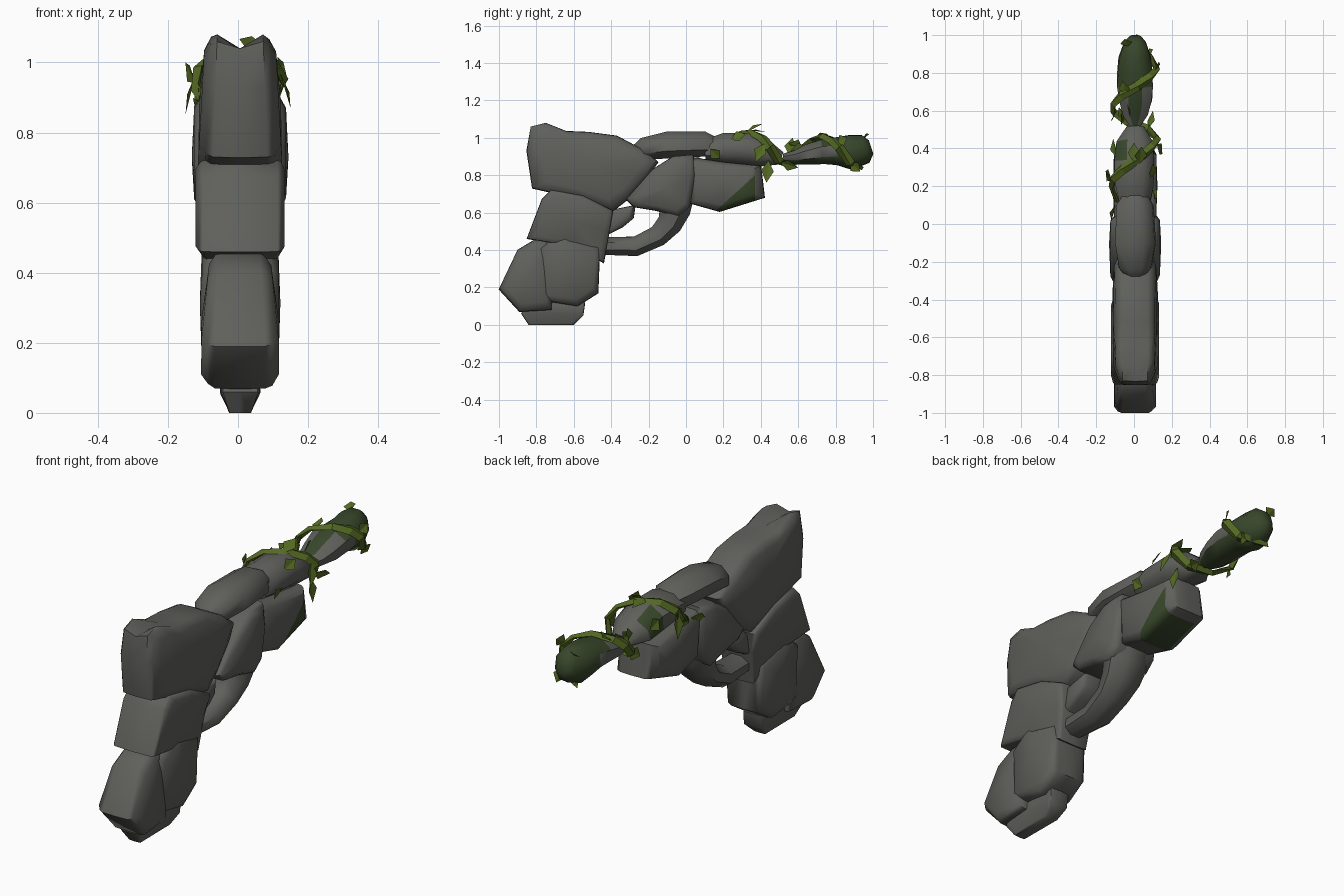
import bpy, bmesh, math, random
from mathutils import Vector

random.seed(4)
if "Cube" in bpy.data.objects:
    bpy.data.objects.remove(bpy.data.objects["Cube"])


def material(name, rgb):
    m = bpy.data.materials.new(name)
    m.use_nodes = True
    m.diffuse_color = (*rgb, 1)
    m.node_tree.nodes["Principled BSDF"].inputs["Base Color"].default_value = (*rgb, 1)
    return m


STONE = material("grey stone", (0.115, 0.118, 0.105))
MOSS = material("dark moss", (0.04, 0.063, 0.024))
VINE = material("vine green", (0.088, 0.14, 0.016))
SHIFT = 0.006  # the stones sit slightly to the left of the vine


def finish(name, bm, mats, angle=52):
    bmesh.ops.recalc_face_normals(bm, faces=bm.faces)
    mesh = bpy.data.meshes.new(name)
    bm.to_mesh(mesh)
    bm.free()
    for m in mats:
        mesh.materials.append(m)
    ob = bpy.data.objects.new(name, mesh)
    bpy.context.collection.objects.link(ob)
    bpy.ops.object.select_all(action='DESELECT')
    ob.select_set(True)
    bpy.context.view_layer.objects.active = ob
    if angle:
        bpy.ops.object.shade_smooth_by_angle(angle=math.radians(angle))
    return ob


def bridge(bm, rings):
    for a, b in zip(rings, rings[1:]):
        for i in range(len(a)):
            j = (i + 1) % len(a)
            bm.faces.new((a[i], a[j], b[j], b[i]))


def fan(bm, ring, tip):
    v = bm.verts.new(tip)
    for i in range(len(ring)):
        bm.faces.new((ring[i], ring[(i + 1) % len(ring)], v))


def rock(name, outline, w, edge=0.62, inset=0.75, shape=None):
    """Side outline in (y, z), thickened across x with rounded, domed sides."""
    bm = bmesh.new()
    cy = sum(p[0] for p in outline) / len(outline)
    cz = sum(p[1] for p in outline) / len(outline)
    half = ((edge, 1), ((edge + 0.95) / 2, 0.6 + 0.4 * inset), (0.95, inset - 0.08))
    rings = []
    for x, s in [(-x, s) for x, s in reversed(half)] + [(0, 1.01)] + list(half):
        j = 0 if s >= 1 else 0.025
        ring = []
        for y, z in outline:
            k = s + random.uniform(-j, j)
            ring.append(bm.verts.new((x * w, cy + (y - cy) * k, cz + (z - cz) * k)))
        rings.append(ring)
    bridge(bm, rings)
    fan(bm, rings[0], (-w, cy, cz))
    fan(bm, rings[-1], (w, cy, cz))
    if shape:
        shape(bm)
    finish(name, bm, (STONE, MOSS)).location.x = SHIFT


def tube(name, sections, sides=8, jitter=0.05, moss=None):
    """Loft sections (y, z, half width, half thickness) along their path."""
    bm = bmesh.new()
    rings = []
    pts = [Vector((0, s[0], s[1])) for s in sections]
    for i, (y, z, rx, rn) in enumerate(sections):
        t = (pts[min(i + 1, len(pts) - 1)] - pts[max(i - 1, 0)]).normalized()
        n = Vector((0, -t.z, t.y))
        ring = []
        for k in range(sides):
            a = math.tau * (k + 0.5) / sides
            r = 1.04 + random.uniform(-jitter, jitter)
            ring.append(bm.verts.new(pts[i] + Vector((rx * r * math.cos(a), 0, 0)) + n * rn * r * math.sin(a)))
        rings.append(ring)
    bridge(bm, rings)
    bm.faces.new(rings[0])
    bm.faces.new(rings[-1])
    bmesh.ops.recalc_face_normals(bm, faces=bm.faces)
    bm.normal_update()
    if moss:
        for f in bm.faces:
            f.material_index = int(moss(f.calc_center_median(), f.normal))
    finish(name, bm, (STONE, MOSS)).location.x = SHIFT


# Receiver, narrower towards its top, with a sighting notch at the rear
def receiver_shape(bm):
    for v in bm.verts:
        if abs(v.co.x) < 0.001 and v.co.z > 1.05:
            v.co.z = 1.04
        v.co.x *= 1 - 0.45 * max(0, v.co.z - 0.7)


rock("receiver", [(-.85, .93), (-.83, 1.06), (-.75, 1.08), (-.64, 1.035), (-.52, 1.03),
                  (-.37, 1.01), (-.22, .93), (-.15, .87), (-.2, .8), (-.3, .68),
                  (-.39, .61), (-.6, .68), (-.82, .73)], .127, .62, .86, receiver_shape)


# Grip stones: the upper one thins towards its front foot, the base towards the ground
def upper_shape(bm):
    for v in bm.verts:
        low = min(1, max(0, (0.6 - v.co.z) / 0.15))
        v.co.x *= 1 - 0.3 * low * min(1, max(0, (v.co.y + 0.8) / 0.3))


def rear_shape(bm):
    for v in bm.verts:
        v.co.x *= 1 - 0.9 * max(0, v.co.z - 0.2)


def base_shape(bm):
    for v in bm.verts:
        if v.co.z < 0.03:
            v.co.x *= 0.6


rock("grip_upper", [(-.85, .46), (-.77, .67), (-.72, .72), (-.55, .69), (-.39, .61),
                    (-.41, .5), (-.44, .33), (-.6, .42)], .134, .8, .92, upper_shape)
rock("grip_rear", [(-1, .19), (-.9, .4), (-.8, .46), (-.7, .44), (-.72, .08), (-.89, .07)],
     .117, .62, .87, rear_shape)
rock("grip_front", [(-.78, .41), (-.66, .5), (-.62, .47), (-.46, .42), (-.47, .17),
                    (-.58, .1), (-.77, .13)], .115, .62, .9)
rock("grip_base", [(-.85, .12), (-.88, .06), (-.84, 0), (-.6, 0), (-.55, .05), (-.54, .12)],
     .058, .85, .96, base_shape)

# Trigger and its guard
rock("trigger", [(-.42, .61), (-.27, .64), (-.28, .57), (-.34, .52), (-.44, .47)], .08)
tube("trigger_guard", [(-.04, .74, .13, .1), (-.06, .61, .115, .085), (-.09, .54, .1, .07),
                       (-.15, .475, .085, .058), (-.27, .42, .075, .055), (-.45, .42, .065, .048)], 8, 0.03)

# Middle frame stone
rock("middle_frame", [(-.32, .67), (-.18, .83), (-.07, .9), (.04, .91), (.05, .8), (.02, .63),
                      (-.04, .58), (-.16, .61), (-.28, .63)], .138, .72, .87)


# Front frame stone, with a diagonal moss patch cut into one side and the underside
def moss_patch(bm):
    for co, no in (((0, .17, .62), (0, .9, -1)), ((0, .37, 0), (0, 1, 0)), ((-.07, 0, 0), (1, 0, 0))):
        bmesh.ops.bisect_plane(bm, geom=bm.verts[:] + bm.edges[:] + bm.faces[:], plane_co=co, plane_no=no)
    for f in bm.faces:
        c = f.calc_center_median()
        f.material_index = int(.9 * (c.y - .17) > c.z - .62 and c.y < .37 and c.z < .8 and c.x > -.07)


rock("front_frame", [(0, .9), (.2, .87), (.4, .85), (.42, .68), (.18, .605), (.02, .65)],
     .118, .6, .87, moss_patch)

# Top stone and the two barrel stones
tube("top_stone", [(-.27, .93, .055, .035), (-.23, .94, .09, .06), (-.1, .96, .11, .075),
                   (.1, .965, .098, .07), (.18, .95, .05, .04)])
tube("barrel_inner", [(.1, .93, .08, .06), (.2, .94, .105, .085), (.33, .94, .11, .09),
                      (.43, .915, .1, .07), (.51, .89, .05, .035)],
     moss=lambda c, n: .3 < c.y < .45 and n.x < -.3 and n.z > -.3)
tube("barrel_outer", [(.52, .89, .03, .025), (.58, .895, .07, .038), (.65, .91, .09, .055),
                      (.73, .925, .098, .07), (.81, .93, .096, .078), (.88, .92, .088, .095),
                      (.96, .94, .06, .078), (.99, .95, .03, .04)],
     moss=lambda c, n: c.y > .84 or (n.z < -.5 and c.x > -.06) or n.z > .8
     or (n.z > .3 and c.y > .7))


def outward(p):
    """Direction away from the barrel's axis."""
    return Vector((p.x, 0, p.z - .92)).normalized()


# Flat vine ribbon spiralling round the barrel
path = [Vector(p) for p in (
    (-.09, .12, .88), (-.12, .2, .92), (-.115, .24, .98), (-.06, .29, 1.025), (.03, .35, 1.03),
    (.1, .41, 1.0), (.13, .45, .95), (.08, .5, .87), (-.03, .54, .855), (-.11, .59, .89),
    (-.11, .64, .95), (-.07, .68, .99), (.02, .73, 1.01), (.09, .78, .99), (.125, .82, .95),
    (.09, .88, .86), (-.04, .94, .84))]
bm = bmesh.new()
rings = []
for i, p in enumerate(path):
    t = path[min(i + 1, len(path) - 1)] - path[max(i - 1, 0)]
    out = outward(p)
    side = t.cross(out).normalized() * (0.012 if i in (0, len(path) - 1) else 0.026)
    rings.append([bm.verts.new(p + side * s + out * o)
                  for s, o in ((-1, -.006), (0, -.012), (1, -.006), (0, .014))])
bridge(bm, rings)
bm.faces.new(rings[0])
bm.faces.new(rings[-1])
finish("vine", bm, (VINE,), 20)

# Folded diamond leaves: base point and tip direction
leaves = [((.03, .32, 1.03), (.01, .09, .045)), ((.1, .44, .88), (.02, -.01, -.12)),
          ((.1, .18, .89), (.02, -.05, .05)), ((-.12, .24, .97), (-.03, .04, -.12)),
          ((0, .33, 1.04), (0, .1, -.01)), ((-.05, .55, .91), (-.02, .02, .09)),
          ((-.09, .6, .9), (-.03, -.06, -.04)), ((.07, .5, .87), (.03, .1, -.03)),
          ((-.04, .68, .99), (-.02, .08, .03)), ((.11, .81, .97), (.02, .05, .03)),
          ((-.03, .94, .99), (-.02, .04, .03)), ((.08, .88, .87), (.0, .05, -.05)),
          ((-.1, .22, .92), (-.01, -.09, -.05)), ((-.12, .23, .94), (-.03, .05, .06)),
          ((.12, .42, .97), (.03, -.05, -.1)), ((-.1, .1, .88), (-.02, -.08, -.02)),
          ((-.1, .36, .97), (-.01, .09, -.02)), ((.09, .24, .99), (.01, .08, .03)),
          ((-.02, .56, .93), (-.02, .09, .02)), ((-.08, .62, .95), (.03, -.07, .02))]
bm = bmesh.new()
for base, d in leaves:
    b, d = Vector(base), Vector(d)
    out = outward(b)
    side = d.cross(out).normalized() * 0.034
    mid = b + d * 0.45 + out * 0.008
    v = [bm.verts.new(p) for p in (b, mid + side, b + d, mid - side)]
    bm.faces.new((v[0], v[1], v[2]))
    bm.faces.new((v[0], v[2], v[3]))
finish("leaves", bm, (VINE,), 0)
